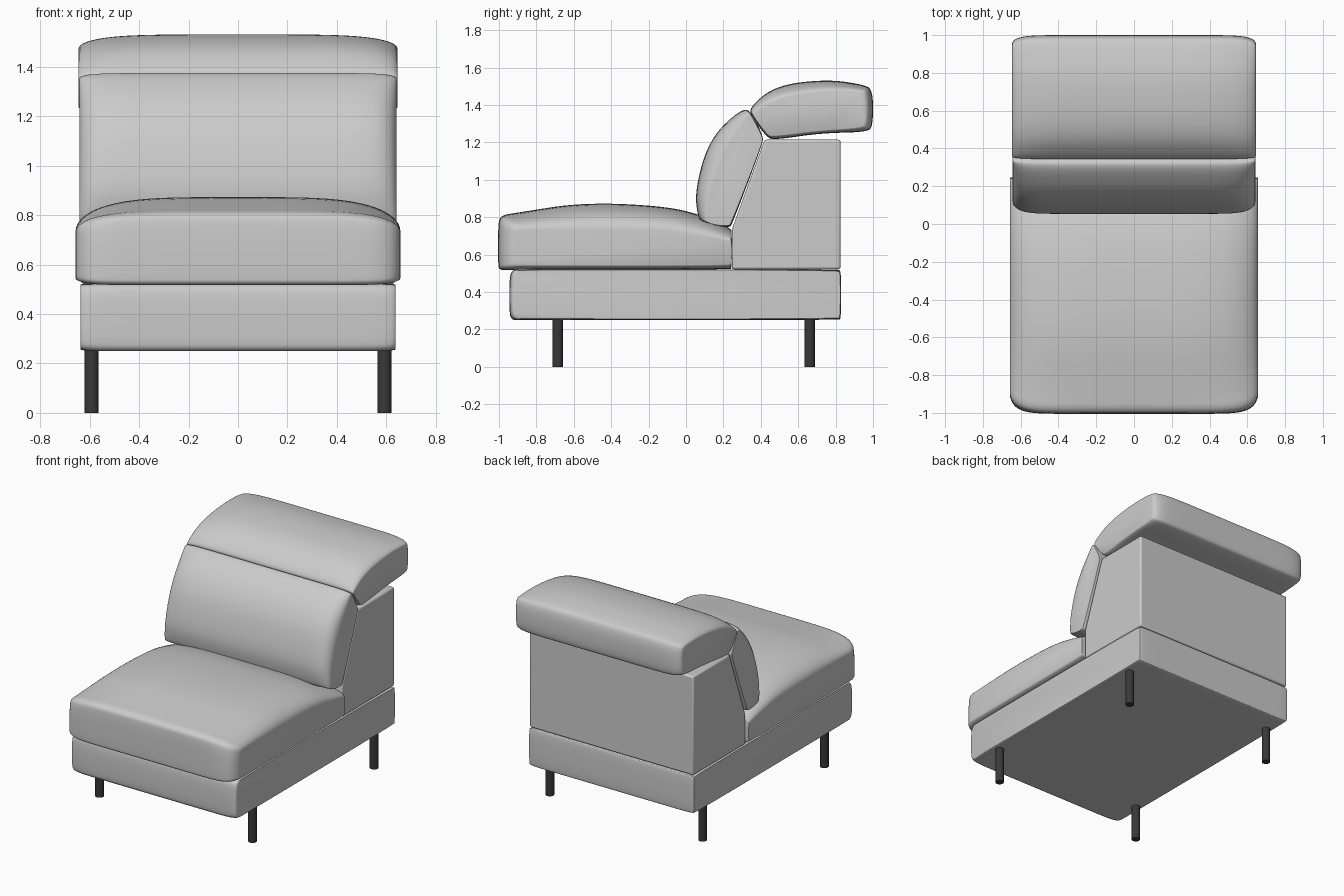
import bpy, bmesh, math

if "Cube" in bpy.data.objects:
    bpy.data.objects.remove(bpy.data.objects["Cube"])


def finish(obj, angle=40):
    bpy.ops.object.select_all(action='DESELECT')
    obj.select_set(True)
    bpy.context.view_layer.objects.active = obj
    bpy.ops.object.shade_smooth_by_angle(angle=math.radians(angle))


def mesh_object(name, bm):
    bmesh.ops.remove_doubles(bm, verts=bm.verts, dist=1e-5)
    bmesh.ops.recalc_face_normals(bm, faces=bm.faces)
    mesh = bpy.data.meshes.new(name)
    bm.to_mesh(mesh)
    bm.free()
    obj = bpy.data.objects.new(name, mesh)
    bpy.context.collection.objects.link(obj)
    return obj


def rounded(pts, steps=3):
    """Corner-cut a closed control polygon."""
    for _ in range(steps):
        out = []
        for a, b in zip(pts, pts[1:] + pts[:1]):
            out.append(tuple(.75 * u + .25 * v for u, v in zip(a, b)))
            out.append(tuple(.25 * u + .75 * v for u, v in zip(a, b)))
        pts = out
    return pts


def cushion(name, half, pts, segs=44):
    """Loft along x. Each point: side y, side z, middle y, middle z, squareness."""
    prof = rounded(pts)
    n = len(prof)
    bm = bmesh.new()
    rings = []
    for i in range(segs + 1):
        t = math.sin(math.pi / 2 * (2 * i / segs - 1))
        ring = []
        for sy, sz, cy, cz, p in prof:
            f = math.sqrt(max(0, 1 - abs(t) ** p))
            ring.append(bm.verts.new((t * half, sy + (cy - sy) * f, sz + (cz - sz) * f)))
        rings.append(ring)
    for a, b in zip(rings, rings[1:]):
        for j in range(n):
            k = (j + 1) % n
            bm.faces.new((a[j], a[k], b[k], b[j]))
    bm.faces.new(rings[0])
    bm.faces.new(rings[-1])
    finish(mesh_object(name, bm))


# Base frame with a softly rounded front
cushion("base", .638, [
    (.825, .50, .83, .51, 16), (.825, .27, .83, .26, 16), (.812, .257, .815, .25, 16),
    (-.87, .257, -.88, .25, 16), (-.91, .265, -.935, .25, 16), (-.925, .30, -.945, .30, 16),
    (-.925, .46, -.945, .47, 16), (-.91, .51, -.93, .52, 16), (-.87, .52, -.88, .522, 16),
    (.815, .518, .815, .522, 16)])

# Seat cushion with crowned top
cushion("seat", .657, [
    (.245, .56, .245, .53, 12), (.235, .545, .235, .52, 12), (-.85, .545, -.92, .52, 12),
    (-.895, .55, -1.0, .515, 12), (-.90, .58, -1.005, .56, 12), (-.895, .70, -1.005, .75, 10),
    (-.89, .73, -.995, .81, 6), (-.85, .735, -.90, .825, 4), (-.5, .735, -.55, .88, 4),
    (-.1, .73, -.1, .86, 4), (.1, .70, .12, .80, 4), (.235, .675, .24, .74, 4),
    (.245, .665, .245, .72, 6)])

# Back cushion, leaning backwards
cushion("back_cushion", .642, [
    (.225, .75, .23, .74, 12), (.245, .775, .25, .77, 12), (.41, 1.20, .412, 1.20, 12),
    (.41, 1.23, .412, 1.23, 12), (.345, 1.35, .355, 1.36, 12), (.33, 1.35, .30, 1.385, 12),
    (.20, 1.12, .125, 1.22, 12), (.13, .92, .048, .95, 12), (.11, .79, .062, .80, 12),
    (.12, .765, .09, .775, 12)])

# Headrest cushion
cushion("headrest", .645, [
    (.435, 1.24, .43, 1.23, 12), (.36, 1.34, .35, 1.34, 12), (.355, 1.36, .34, 1.39, 10),
    (.5, 1.44, .48, 1.505, 5), (.75, 1.475, .75, 1.538, 5), (.93, 1.475, .95, 1.51, 5),
    (.955, 1.46, 1.0, 1.48, 10), (.955, 1.30, 1.0, 1.29, 12), (.93, 1.28, .97, 1.255, 12),
    (.72, 1.265, .72, 1.25, 12), (.47, 1.235, .47, 1.213, 12)])

# Upholstered back box: side profile extruded across the width
bm = bmesh.new()
profile = [(.245, .522), (.245, .735), (.42, 1.215), (.826, 1.215), (.826, .522)]
face = bm.faces.new([bm.verts.new((-.635, y, z)) for y, z in profile])
ext = bmesh.ops.extrude_face_region(bm, geom=[face])
bmesh.ops.translate(bm, vec=(1.27, 0, 0),
                    verts=[v for v in ext["geom"] if isinstance(v, bmesh.types.BMVert)])
if face.is_valid and len(face.edges[0].link_faces) == 1:
    bmesh.ops.holes_fill(bm, edges=bm.edges, sides=0)
back = mesh_object("back_box", bm)
bevel = back.modifiers.new("soft_edges", 'BEVEL')
bevel.width = .012
bevel.segments = 3
finish(back)

# Four dark round legs
dark = bpy.data.materials.new("dark_metal")
dark.diffuse_color = (.04, .04, .04, 1)
dark.use_nodes = True
dark.node_tree.nodes["Principled BSDF"].inputs["Base Color"].default_value = dark.diffuse_color
for side, x in (("left", -.592), ("right", .592)):
    for end, y in (("front", -.686), ("back", .661)):
        bpy.ops.mesh.primitive_cylinder_add(vertices=32, radius=.028, depth=.26,
                                            location=(x, y, .13))
        leg = bpy.context.object
        leg.name = f"{end}_{side}_leg"
        leg.data.materials.append(dark)
        finish(leg)
